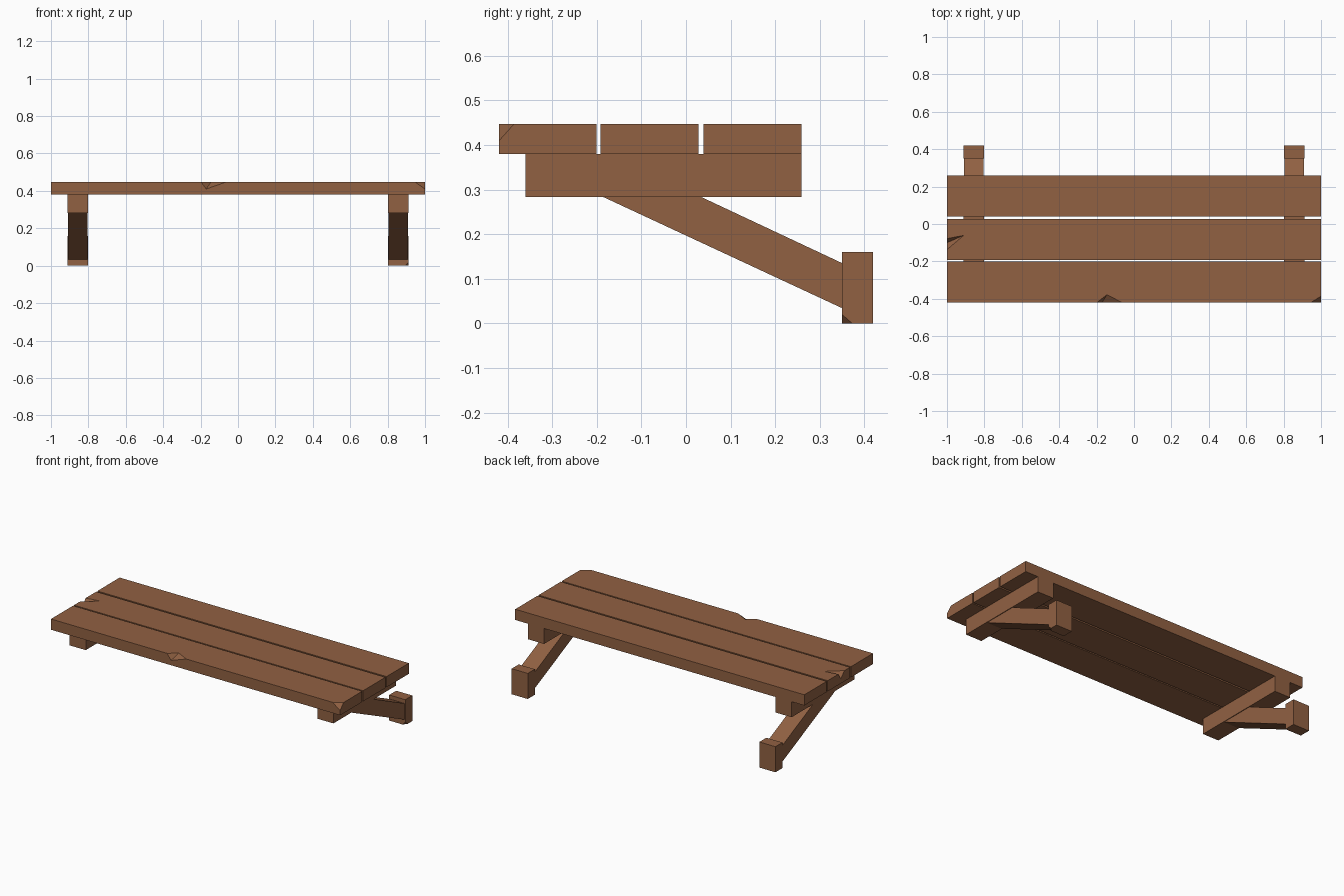
import bpy, bmesh
from mathutils import Vector

if "Cube" in bpy.data.objects:
    bpy.data.objects.remove(bpy.data.objects["Cube"])

wood = bpy.data.materials.new("brown wood")
wood.diffuse_color = (0.283, 0.119, 0.055, 1)
wood.use_nodes = True
wood.node_tree.nodes["Principled BSDF"].inputs["Base Color"].default_value = wood.diffuse_color


def hull(name, points):
    """Solid convex part from its corner points."""
    bm = bmesh.new()
    for p in points:
        bm.verts.new(p)
    bmesh.ops.convex_hull(bm, input=bm.verts[:])
    bmesh.ops.dissolve_limit(bm, angle_limit=0.01, verts=bm.verts[:], edges=bm.edges[:])
    bmesh.ops.recalc_face_normals(bm, faces=bm.faces[:])
    mesh = bpy.data.meshes.new(name)
    bm.to_mesh(mesh)
    bm.free()
    mesh.materials.append(wood)
    obj = bpy.data.objects.new(name, mesh)
    bpy.context.collection.objects.link(obj)
    return obj


def box(name, x, y, z):
    return hull(name, [(a, b, c) for a in x for b in y for c in z])


def chip(obj, kept, outer):
    """Cut a splinter out: kept points lie on the wood, outer ones on its edge."""
    pts = [Vector(p) for p in kept + outer]
    mid = sum(pts[:len(kept)], Vector()) / len(kept)
    cutter = hull("chip_cutter", [mid + (p - mid) * 2 for p in pts])
    cutter.hide_render = True
    mod = obj.modifiers.new("chip", 'BOOLEAN')
    mod.operation = 'DIFFERENCE'
    mod.solver = 'EXACT'
    mod.object = cutter
    bpy.context.view_layer.objects.active = obj
    bpy.ops.object.modifier_apply(modifier=mod.name)
    bpy.data.objects.remove(cutter)


# Seat planks
T, B = 0.447, 0.38
F = -0.419
front = box("front_plank", (-1, 1), (F, -0.201), (B, T))
middle = box("middle_plank", (-1, 1), (-0.192, 0.028), (B, T))
box("back_plank", (-1, 1), (0.039, 0.259), (B, T))

# Splintered spots on the planks
chip(front, [(-0.17, F, 0.41), (-0.145, -0.378, T)],
     [(-0.197, F, T), (-0.065, F, T)])
chip(front, [(0.947, F, T), (1, -0.386, T), (1, F, 0.41)], [(1, F, T)])
chip(middle, [(-1, -0.1, 0.41), (-0.91, -0.061, T)],
     [(-1, -0.078, T), (-1, -0.137, T)])

# Supports: crossbar, slanted brace and foot on each side
for side, s in (("left", -1), ("right", 1)):
    x = (s * 0.801, s * 0.912)
    box(side + "_crossbar", x, (-0.36, 0.259), (0.283, B))
    profile = [(-0.206, 0.293), (0.014, 0.293), (0.355, 0.133), (0.355, 0.032)]
    hull(side + "_brace", [(a, y, z) for a in (s * 0.805, s * 0.908) for y, z in profile])
    foot = box(side + "_foot", x, (0.35, 0.419), (0, 0.16))
    if s > 0:
        chip(foot, [(0.912, 0.35, 0.02), (0.912, 0.373, 0), (0.893, 0.35, 0)],
             [(0.912, 0.35, 0)])
